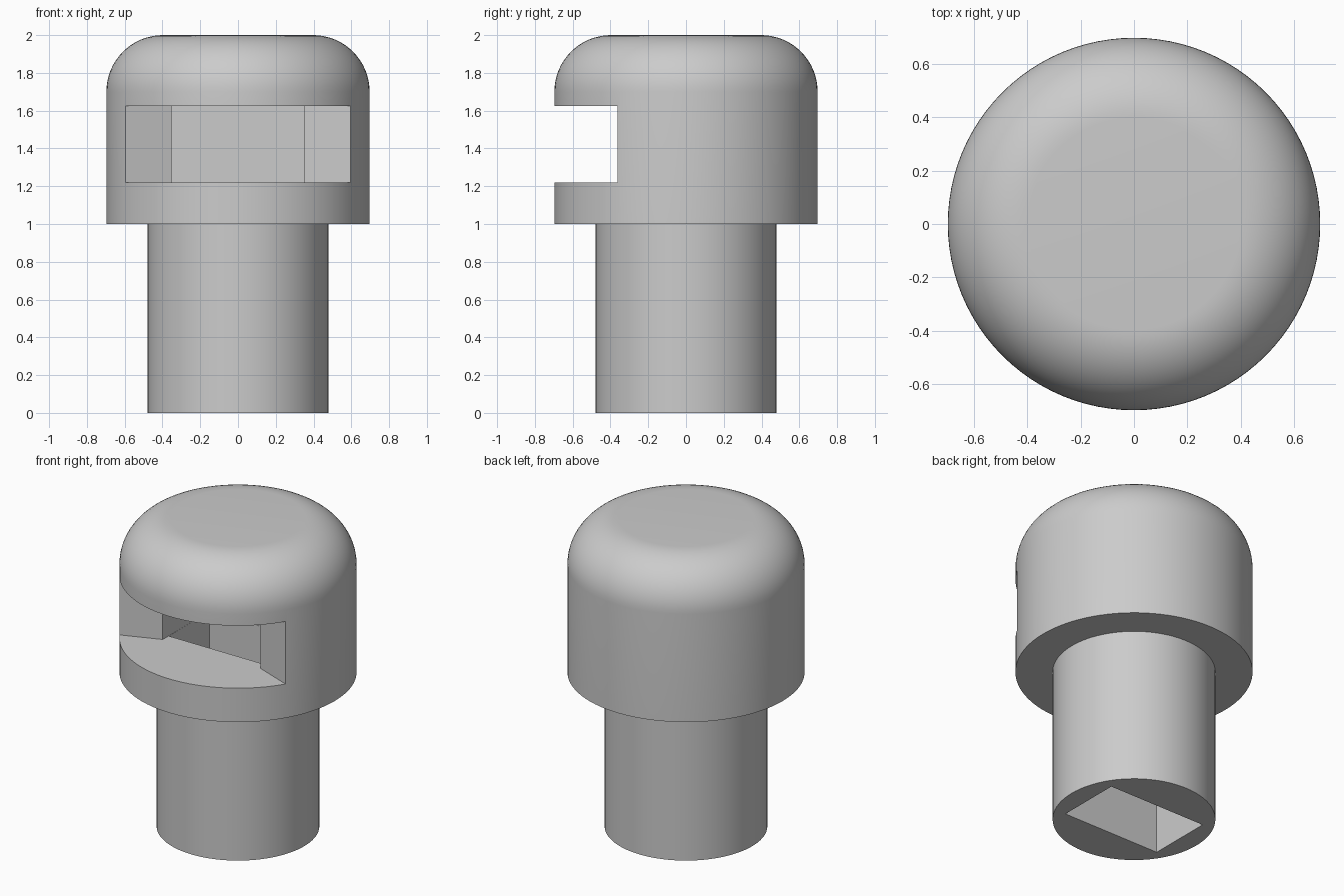
import bpy, bmesh
from math import sin, cos, pi, radians

cube = bpy.data.objects.get("Cube")
if cube:
    bpy.data.objects.remove(cube, do_unlink=True)

grey = bpy.data.materials.new("plain grey")
grey.use_nodes = True
colour = (0.6, 0.6, 0.6, 1)
grey.diffuse_color = colour
grey.node_tree.nodes["Principled BSDF"].inputs["Base Color"].default_value = colour


def finish(bm, name):
    bmesh.ops.recalc_face_normals(bm, faces=bm.faces)
    mesh = bpy.data.meshes.new(name)
    bm.to_mesh(mesh)
    bm.free()
    mesh.materials.append(grey)
    obj = bpy.data.objects.new(name, mesh)
    bpy.context.collection.objects.link(obj)
    return obj


def lathe(name, profile, steps=96):
    bm = bmesh.new()
    verts = [bm.verts.new((r, 0, z)) for r, z in profile]
    edges = [bm.edges.new(pair) for pair in zip(verts, verts[1:])]
    bmesh.ops.spin(bm, geom=verts + edges, cent=(0, 0, 0), axis=(0, 0, 1),
                   angle=2 * pi, steps=steps)
    bmesh.ops.remove_doubles(bm, verts=bm.verts, dist=0.0005)
    # close the flat ends
    bmesh.ops.holes_fill(bm, edges=[e for e in bm.edges if e.is_boundary], sides=0)
    return finish(bm, name)


def prism(name, outline, z0, z1):
    bm = bmesh.new()
    face = bm.faces.new([bm.verts.new((x, y, z0)) for x, y in outline])
    up = bmesh.ops.extrude_face_region(bm, geom=[face])["geom"]
    bmesh.ops.translate(bm, vec=(0, 0, z1 - z0),
                        verts=[v for v in up if isinstance(v, bmesh.types.BMVert)])
    obj = finish(bm, name)
    obj.hide_render = True
    return obj


def mirrored(half):
    return half + [(-x, y) for x, y in reversed(half)]


# Shaft and rounded head in one turned profile
fillet, head_r, shaft_r = 0.3, 0.697, 0.478
arc = [(head_r - fillet + fillet * cos(a), 2 - fillet + fillet * sin(a))
       for a in (i * pi / 32 for i in range(17))]
body = lathe("headed_plug", [(shaft_r, 0), (shaft_r, 1), (head_r, 1)] + arc)

# Flared front slot, and the rectangular channel that rises into it
w, d = 0.35, 0.21
slot = prism("slot_cutter", mirrored([(w + 0.001, d + 0.001), (w + 0.001, -0.27),
                                      (0.6, -0.365), (0.9, -0.479), (0.9, -1)]), 1.22, 1.625)
channel = prism("channel_cutter", mirrored([(w, d), (w, -d)]), -0.2, 1.4)

bpy.ops.object.select_all(action="DESELECT")
bpy.context.view_layer.objects.active = body
body.select_set(True)
for cutter in (slot, channel):
    mod = body.modifiers.new(cutter.name, "BOOLEAN")
    mod.operation = "DIFFERENCE"
    mod.solver = "EXACT"
    mod.object = cutter
    bpy.ops.object.modifier_apply(modifier=mod.name)
    bpy.data.objects.remove(cutter, do_unlink=True)

bpy.ops.object.shade_smooth_by_angle(angle=radians(30))
